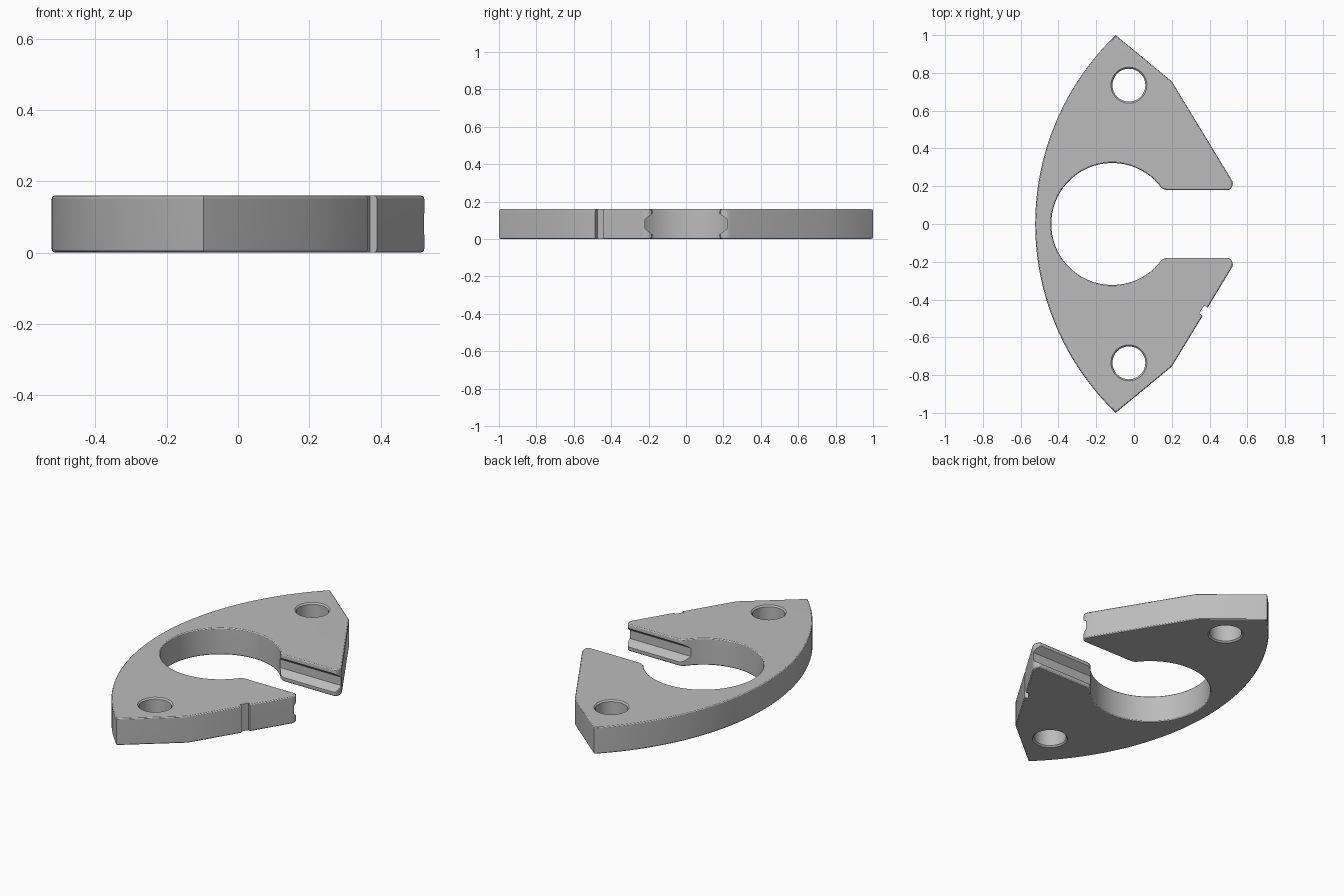
import bpy, bmesh, math
from mathutils import Vector

cube = bpy.data.objects.get("Cube")
if cube:
    bpy.data.objects.remove(cube)

THICK = 0.16
TIP_X, EDGE_X = -0.097, 0.523
BORE_X, BORE_R, SLOT = -0.115, 0.323, 0.18

grey = bpy.data.materials.new("plain grey")
grey.use_nodes = True
colour = (0.5, 0.5, 0.5, 1)
grey.diffuse_color = colour
grey.node_tree.nodes["Principled BSDF"].inputs["Base Color"].default_value = colour


def prism(name, points, direction, rim=0):
    """Extrude a closed loop of points, optionally rounding both rims."""
    bm = bmesh.new()
    base = bm.faces.new([bm.verts.new(p) for p in points])
    ext = bmesh.ops.extrude_face_region(bm, geom=[base])["geom"]
    moved = [g for g in ext if isinstance(g, bmesh.types.BMVert)]
    bmesh.ops.translate(bm, verts=moved, vec=direction)
    bmesh.ops.recalc_face_normals(bm, faces=bm.faces[:])
    if rim:
        edges = [e for e in bm.edges if abs(e.verts[0].co.z - e.verts[1].co.z) < 1e-5]
        bmesh.ops.bevel(bm, geom=edges, offset=rim, segments=3, profile=0.5,
                        affect='EDGES', clamp_overlap=False)
    mesh = bpy.data.meshes.new(name)
    bm.to_mesh(mesh)
    bm.free()
    obj = bpy.data.objects.new(name, mesh)
    bpy.context.collection.objects.link(obj)
    mesh.materials.append(grey)
    return obj


def hole_cutter(name, x, y, radius, flare):
    """Round cutter that widens at both faces of the plate."""
    bm = bmesh.new()
    rings = []
    for z, r in ((-flare, radius + 2 * flare), (flare, radius),
                 (THICK - flare, radius), (THICK + flare, radius + 2 * flare)):
        rings.append([bm.verts.new((x + r * math.cos(a), y + r * math.sin(a), z))
                      for a in (math.tau * i / 48 for i in range(48))])
    for low, high in zip(rings, rings[1:]):
        for i in range(48):
            j = (i + 1) % 48
            bm.faces.new((low[i], low[j], high[j], high[i]))
    bm.faces.new(rings[0][::-1])
    bm.faces.new(rings[-1])
    mesh = bpy.data.meshes.new(name)
    bm.to_mesh(mesh)
    bm.free()
    mesh.materials.append(grey)
    obj = bpy.data.objects.new(name, mesh)
    bpy.context.collection.objects.link(obj)
    return obj


# Outline: long curved back from the far tip to the near tip
sag = TIP_X + EDGE_X
back_r = (1 + sag * sag) / (2 * sag)
half = math.asin(1 / back_r)
outline = []
for i in range(49):
    a = half * (1 - i / 24)
    outline.append((back_r - EDGE_X - back_r * math.cos(a), back_r * math.sin(a)))

# Straight jaw with a rounded nose, mirrored for the other jaw
jaw = [(0.2, 0.755), (0.513, 0.24), (0.521, 0.225), (EDGE_X, 0.212),
       (0.519, 0.197), (0.511, 0.185), (0.5, SLOT), (0.172, SLOT), (0.16, 0.183)]
outline += [(x, -y) for x, y in jaw]

# Round bore between the jaws
start = math.asin(SLOT / BORE_R) + 0.04
for i in range(57):
    a = -start - (math.tau - 2 * start) * i / 56
    outline.append((BORE_X + BORE_R * math.cos(a), BORE_R * math.sin(a)))
outline += jaw[::-1]

plate = prism("clamp_plate", [(x, y, 0) for x, y in outline], (0, 0, THICK), 0.01)

# Bolt holes
cutters = [hole_cutter("bolt_hole_cutter", -0.027, s * 0.735, 0.087, 0.008)
           for s in (1, -1)]

# Tapered groove along both slot walls
groove = [(0.173, 0.14), (0.22, 0.105), (0.22, 0.055), (0.173, 0.02)]
loop = groove + [(-y, z) for y, z in groove[::-1]]
cutters.append(prism("groove_cutter", [(0, y, z) for y, z in loop], (0.7, 0, 0)))

# Small notch in the slanted side of the front jaw
along = Vector((0.313, 0.515, 0)).normalized()
inward = Vector((-along.y, along.x, 0))
mid = Vector((0.377, -0.464, -0.1))
notch = [mid + along * u + inward * v
         for u, v in ((-0.025, -0.05), (0.025, -0.05), (0.025, 0.022), (-0.025, 0.022))]
cutters.append(prism("notch_cutter", notch, (0, 0, 0.4)))

# Cut everything out of the plate
bpy.ops.object.select_all(action='DESELECT')
bpy.context.view_layer.objects.active = plate
plate.select_set(True)
for cutter in cutters:
    cutter.hide_render = True
    mod = plate.modifiers.new(cutter.name, 'BOOLEAN')
    mod.operation, mod.solver, mod.object = 'DIFFERENCE', 'EXACT', cutter
    bpy.ops.object.modifier_apply(modifier=mod.name)
    bpy.data.objects.remove(cutter)

# Smooth curves, crisp corners
bpy.ops.object.shade_smooth_by_angle(angle=math.radians(28))
weighted = plate.modifiers.new("even_shading", 'WEIGHTED_NORMAL')
weighted.keep_sharp = True
